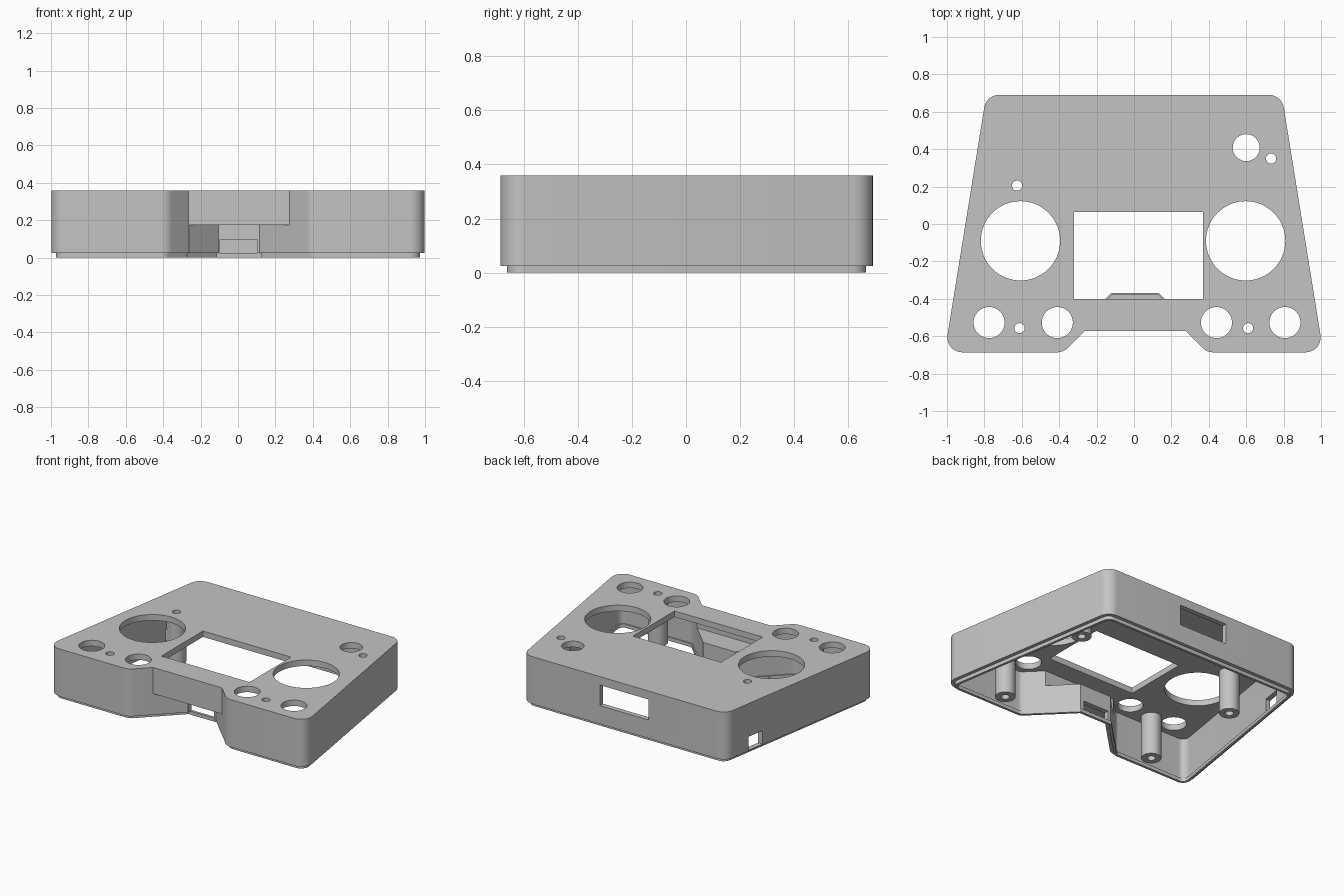
import bpy, bmesh, math
from mathutils import Vector

if "Cube" in bpy.data.objects:
    bpy.data.objects.remove(bpy.data.objects["Cube"])

GREY = (0.55, 0.55, 0.55, 1)
mat = bpy.data.materials.new("matte grey")
mat.use_nodes = True
mat.diffuse_color = GREY
mat.node_tree.nodes["Principled BSDF"].inputs["Base Color"].default_value = GREY

TOP, BASE, WALL, LEDGE = 0.36, 0.025, 0.035, 0.175


def offset(points, d):
    """Move each edge of a counter-clockwise outline inward by d."""
    out = []
    for i, p in enumerate(points):
        p = Vector(p)
        a = (p - Vector(points[i - 1])).normalized()
        b = (Vector(points[(i + 1) % len(points)]) - p).normalized()
        n1, n2 = Vector((-a.y, a.x)), Vector((-b.y, b.x))
        out.append(p + (n1 + n2) * d / (1 + n1.dot(n2)))
    return out


def rounded(points, r, steps=10):
    """Round the convex corners of an outline."""
    out = []
    for i, p in enumerate(points):
        p = Vector(p)
        a = (Vector(points[i - 1]) - p).normalized()
        b = (Vector(points[(i + 1) % len(points)]) - p).normalized()
        if a.x * b.y - a.y * b.x > 0:
            out.append(p)
            continue
        half = a.angle(b) / 2
        centre = p + (a + b).normalized() * r / math.sin(half)
        start = (p + a * r / math.tan(half) - centre).normalized()
        end = (p + b * r / math.tan(half) - centre).normalized()
        out += [centre + start.slerp(end, k / steps) * r for k in range(steps + 1)]
    return out


def prism(name, points, z0, z1):
    bm = bmesh.new()
    face = bm.faces.new([bm.verts.new((p[0], p[1], z0)) for p in points])
    top = bmesh.ops.extrude_face_region(bm, geom=[face], use_keep_orig=True)["geom"]
    bmesh.ops.translate(bm, verts=[v for v in top if isinstance(v, bmesh.types.BMVert)],
                        vec=(0, 0, z1 - z0))
    bmesh.ops.recalc_face_normals(bm, faces=bm.faces)
    mesh = bpy.data.meshes.new(name)
    bm.to_mesh(mesh)
    bm.free()
    mesh.materials.append(mat)
    obj = bpy.data.objects.new(name, mesh)
    bpy.context.collection.objects.link(obj)
    return obj


def box(x0, x1, y0, y1, z0, z1):
    return prism("cutter", [(x0, y0), (x1, y0), (x1, y1), (x0, y1)], z0, z1)


def disc(x, y, r, z0, z1):
    turn = [2 * math.pi * k / 64 for k in range(64)]
    return prism("cutter", [(x + r * math.cos(t), y + r * math.sin(t)) for t in turn], z0, z1)


def combine(target, tool, operation="DIFFERENCE"):
    mod = target.modifiers.new("combine", "BOOLEAN")
    mod.operation, mod.object, mod.solver = operation, tool, "EXACT"
    bpy.ops.object.select_all(action="DESELECT")
    bpy.context.view_layer.objects.active = target
    target.select_set(True)
    bpy.ops.object.modifier_apply(modifier=mod.name)
    bpy.data.objects.remove(tool)


# Outline with the shallow front notch, and the deeper notch under the ledge
OUTLINE = [(-1.012, -0.686), (-0.378, -0.686), (-0.264, -0.572), (0.276, -0.572),
           (0.39, -0.686), (1.012, -0.686), (0.79, 0.69), (-0.79, 0.69)]
NOTCH = [(-0.273, -0.582), (0.285, -0.582), (0.116, -0.413), (-0.104, -0.413)]


def footprint(inset, z0, z1, name="cutter"):
    return prism(name, offset(rounded(OUTLINE, 0.08), inset), z0, z1)


def notch(grow, z1):
    return prism("cutter", offset(NOTCH, -grow), -1, z1)


def cavity(inset, ledge_top, z1):
    hollow = footprint(inset, -0.5, z1)
    combine(hollow, notch(inset, ledge_top))
    return hollow


# Hollow case open at the bottom, with a ledge over the deep notch
case = footprint(0, BASE, TOP, "case")
combine(case, notch(0, LEDGE))
combine(case, cavity(WALL, LEDGE + WALL, TOP - 0.042))

# Screw posts
SCREWS = [(-0.625, 0.205), (0.733, 0.35), (-0.612, -0.557), (0.61, -0.557)]
for x, y in SCREWS:
    combine(case, disc(x, y, 0.065, 0.015, TOP - 0.02), "UNION")

# Round openings: sticks, buttons, switch and screw bores
holes = [(-0.607, -0.09, 0.212), (0.597, -0.09, 0.212), (0.6, 0.408, 0.072)]
holes += [(x, -0.527, 0.083) for x in (-0.775, -0.41, 0.441, 0.807)]
holes += [(x, y, 0.027) for x, y in SCREWS]
for x, y, r in holes:
    combine(case, disc(x, y, r, -1, 1))

# Screen window, front slot, back window and side port
combine(case, box(-0.32, 0.37, -0.4, 0.065, 0.25, 1))
combine(case, box(-0.1, 0.103, -0.46, -0.34, -0.1, 0.095))
combine(case, box(-0.19, 0.19, 0.6, 0.8, 0.155, 0.3))
combine(case, box(-0.95, -0.74, 0.35, 0.48, 0.03, 0.125))

# Thin inset lip around the open bottom
lip = footprint(0.025, 0, BASE, "bottom_lip")
combine(lip, notch(0.025, 0.5))
combine(lip, cavity(0.043, 0.5, 0.4))

for obj in (case, lip):
    bpy.ops.object.select_all(action="DESELECT")
    bpy.context.view_layer.objects.active = obj
    obj.select_set(True)
    bpy.ops.object.shade_smooth_by_angle(angle=math.radians(30))
